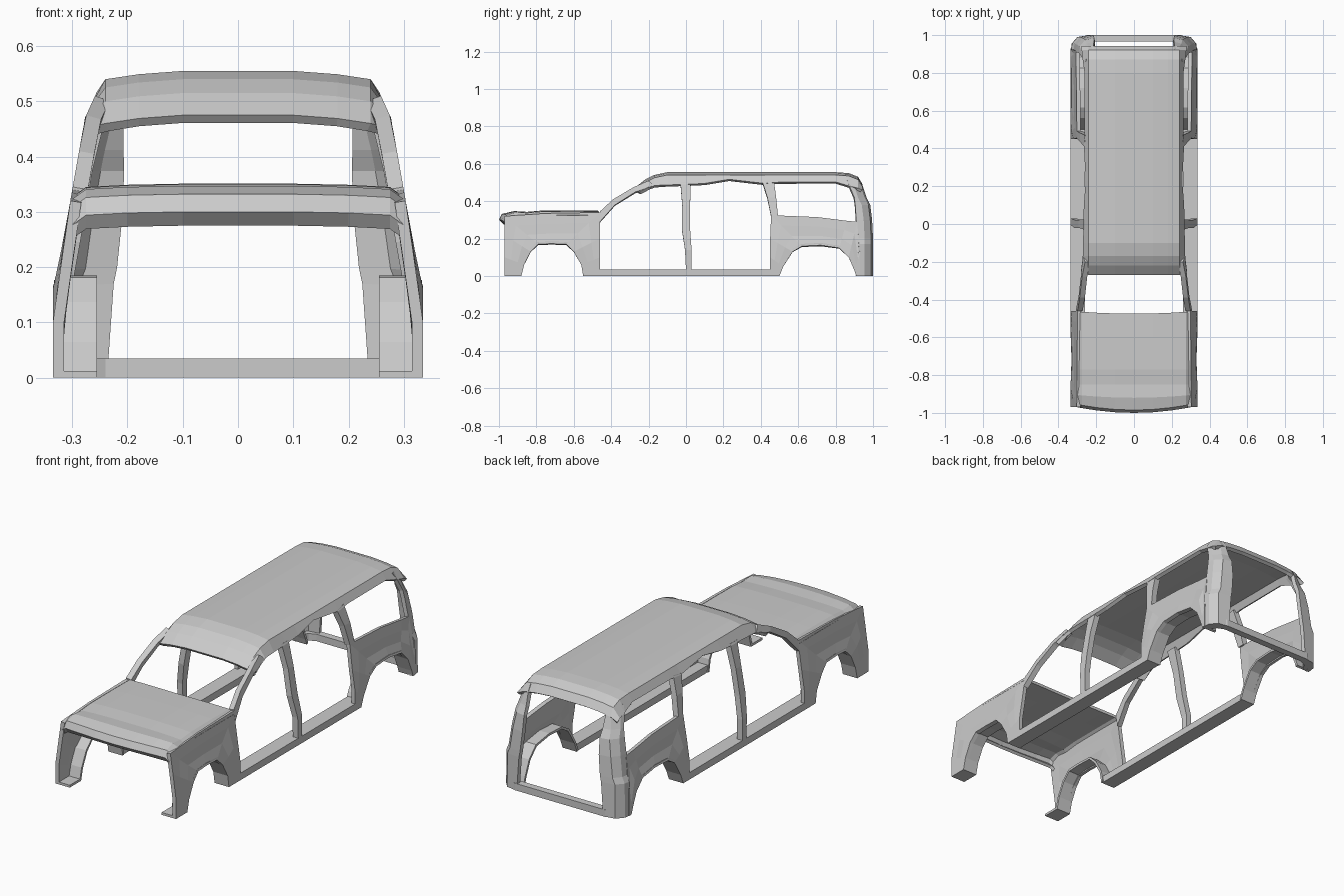
import bpy, bmesh
from mathutils import Vector

if "Cube" in bpy.data.objects:
    bpy.data.objects.remove(bpy.data.objects["Cube"])

# Half-width of the body at each height
WIDTH = [(0, .335), (.165, .335), (.2, .32), (.25, .315), (.34, .30), (.47, .277), (.54, .245), (.6, .24)]


def side_x(z):
    for (z0, x0), (z1, x1) in zip(WIDTH, WIDTH[1:]):
        if z <= z1:
            return x0 + (x1 - x0) * (z - z0) / (z1 - z0)
    return WIDTH[-1][1]


def sheet(name, grid, out, thick):
    """Mirrored panel from a grid of points, thickened away from direction 'out'."""
    bm = bmesh.new()
    rows = [[bm.verts.new(p) for p in row] for row in grid]
    for a, b in zip(rows, rows[1:]):
        for i in range(len(a) - 1):
            bm.faces.new((a[i], a[i + 1], b[i + 1], b[i]))
    bm.normal_update()
    total = Vector()
    for f in bm.faces:
        total += f.normal * f.calc_area()
    if total.dot(Vector(out)) < 0:
        bmesh.ops.reverse_faces(bm, faces=bm.faces[:])
    mesh = bpy.data.meshes.new(name)
    bm.to_mesh(mesh)
    bm.free()
    ob = bpy.data.objects.new(name, mesh)
    bpy.context.collection.objects.link(ob)
    ob.modifiers.new("mirror", 'MIRROR').use_clip = True
    sol = ob.modifiers.new("thickness", 'SOLIDIFY')
    sol.thickness = thick
    sol.offset = -1
    return ob


def side_panel(name, lower, upper, thick=.02, n=3):
    """Panel between two (y, z) outlines, following the body side."""
    grid = []
    for k in range(n + 1):
        t = k / n
        row = []
        for (ya, za), (yb, zb) in zip(lower, upper):
            y, z = ya + (yb - ya) * t, za + (zb - za) * t
            row.append((side_x(z), y, z))
        grid.append(row)
    return sheet(name, grid, (1, 0, 0), thick)


def liner(name, arch):
    sheet(name, [[(side_x(z) - .002, y, z) for y, z in arch],
                 [(.255, y, z) for y, z in arch]], (0, 0, -1), .012)


# Front fenders with wheel arches
arch_f = [(-.88, 0), (-.865, .06), (-.83, .13), (-.79, .17), (-.72, .173),
          (-.64, .17), (-.6, .13), (-.56, .06), (-.55, 0)]
edge_f = [(-.97, 0), (-.97, .1), (-.97, .22), (-.97, .32), (-.75, .335),
          (-.46, .34), (-.46, .2), (-.46, .1), (-.46, 0)]
side_panel("front_fender", arch_f, edge_f)
liner("front_arch_liner", arch_f)
sheet("front_foot", [[(.255, -.97, .012), (.335, -.97, .012)],
                     [(.255, -.88, .012), (.335, -.88, .012)]], (0, 0, 1), .012)

# Rear quarter panels with wheel arches
arch_r = [(.5, 0), (.52, .05), (.57, .13), (.62, .16), (.72, .165),
          (.82, .15), (.87, .1), (.9, .03), (.91, 0)]
edge_r = [(.45, 0), (.45, .1), (.45, .2), (.455, .325), (.7, .315),
          (.86, .295), (.915, .29), (.93, .12), (.93, 0)]
side_panel("rear_quarter", arch_r, edge_r)
liner("rear_arch_liner", arch_r)

# Window pillars
side_panel("front_pillar", [(-.46, .29), (-.38, .38), (-.27, .45), (-.17, .482)],
           [(-.46, .345), (-.39, .41), (-.28, .475), (-.2, .51)], .028, 1)
side_panel("middle_pillar", [(0, .03), (-.005, .14), (-.022, .25), (-.02, .38), (-.03, .5)],
           [(.03, .03), (.03, .14), (.022, .25), (.022, .38), (.025, .5)], .03, 1)
side_panel("rear_door_pillar", [(.455, .32), (.435, .42), (.41, .5)],
           [(.492, .32), (.482, .42), (.47, .51)], .03, 1)

# Corner pillars wrapping round to the tailgate opening: z, side y, rear y, inner x
levels = [(0, .91, 1, .24), (.17, .925, 1, .228), (.2, .92, 1, .222), (.3, .91, .995, .212),
          (.38, .905, .985, .21), (.42, .9, .965, .212), (.48, .875, .945, .215), (.515, .86, .925, .215)]
sheet("corner_pillar", [[(side_x(z), ys, z), (side_x(z) - .005, yr - .045, z),
                         (side_x(z) - .035, yr - .01, z), (xi, yr, z)]
                        for z, ys, yr, xi in levels], (1, 1, 0), .02)

# Sills and rear cross beam
sheet("sill", [[(.26, y, .035), (.335, y, .035)] for y in (-.55, .5)], (0, 0, 1), .035)
sheet("rear_beam", [[(0, 1, .035), (.25, 1, .035), (.31, .975, .035), (.333, .91, .035)],
                    [(0, .965, .035), (.24, .965, .035), (.275, .95, .035), (.30, .91, .035)]],
      (0, 0, 1), .035)

# Roof: y, centre z, side edge z
roof = [(-.27, .475, .45), (-.22, .515, .475), (-.17, .54, .484), (-.1, .555, .487), (0, .555, .49),
        (.1, .555, .495), (.23, .555, .517), (.42, .555, .495), (.5, .555, .502), (.8, .555, .503),
        (.87, .55, .482), (.92, .53, .47), (.943, .492, .46)]
sheet("roof", [[(0, y, zc), (.1, y, zc), (.18, y, zc - .006), (.24, y, zc - .015),
                (side_x(ze), y + (.02 if y < -.2 else 0), ze)] for y, zc, ze in roof], (0, 0, 1), .018)

# Hood with a rolled front lip: y, z, how far the corners sweep back
hood = [(-.975, .275, .02), (-1, .3, .03), (-.985, .332, .03), (-.92, .347, .015), (-.85, .343, 0),
        (-.77, .35, 0), (-.6, .351, 0), (-.475, .35, .012)]
sheet("hood", [[(x, y + s * (x / .3) ** 2, z - d) for x, d in
                ((0, 0), (.1, 0), (.2, .002), (.275, .006), (.303, .026))]
               for y, z, s in hood], (0, 0, 1), .015)
